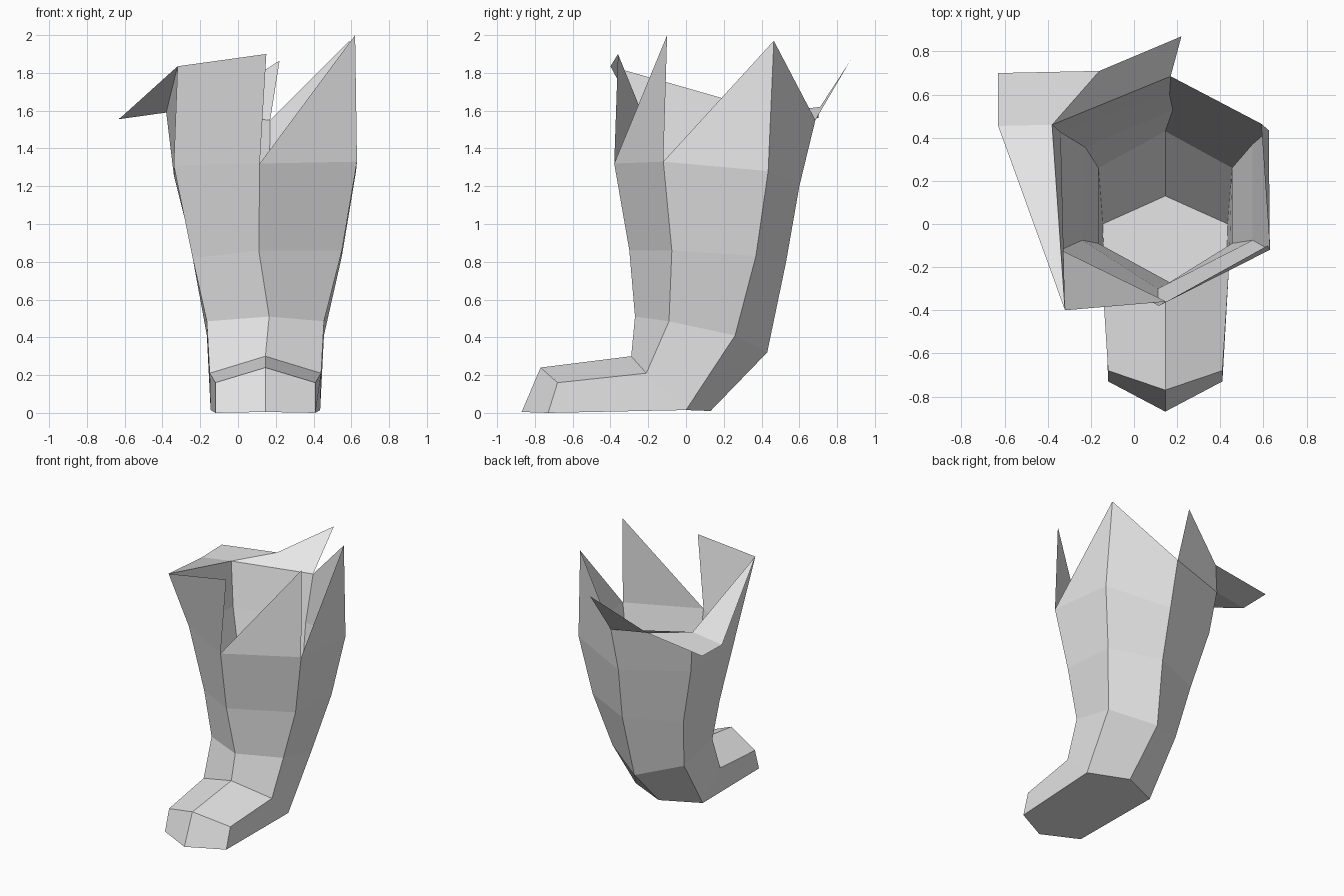
import bpy

if "Cube" in bpy.data.objects:
    bpy.data.objects.remove(bpy.data.objects["Cube"])

grey = bpy.data.materials.new("plain grey")
grey.diffuse_color = (0.8, 0.8, 0.8, 1)
grey.use_nodes = True
grey.node_tree.nodes["Principled BSDF"].inputs["Base Color"].default_value = grey.diffuse_color


def build(name, verts, faces):
    mesh = bpy.data.meshes.new(name)
    mesh.from_pydata(verts, [], faces)
    mesh.materials.append(grey)
    obj = bpy.data.objects.new(name, mesh)
    bpy.context.collection.objects.link(obj)
    return obj


def mirror(p, cx=0.145):
    return (2 * cx - p[0], p[1], p[2])


def hexagon(front, front_right, back_right, back):
    """Six-sided ring, symmetric left to right."""
    return [front, front_right, back_right, back, mirror(back_right), mirror(front_right)]


# Foot: sole outline, toe cap and instep
sole = hexagon((0.145, -0.87, 0.005), (0.41, -0.73, 0), (0.435, 0.0, 0.015), (0.145, 0.13, 0.01))
toe_top = [(0.145, -0.77, 0.24), (0.41, -0.68, 0.16), mirror((0.41, -0.68, 0.16))]
ankle = hexagon((0.145, -0.29, 0.30), (0.44, -0.21, 0.21), (0.435, 0.0, 0.015), (0.145, 0.13, 0.01))
build("foot", sole + toe_top + [ankle[0], ankle[1], ankle[5]], [
    (5, 4, 3, 2, 1, 0),                   # sole
    (0, 1, 7, 6), (5, 0, 6, 8),           # toe cap
    (6, 7, 10, 9), (8, 6, 9, 11),         # instep
    (1, 2, 10, 7), (4, 5, 8, 11),         # sides
])

# Leg: hexagonal rings from ankle to the base of the cuff
rings = [
    ankle,
    hexagon((0.165, -0.27, 0.51), (0.455, -0.09, 0.485), (0.455, 0.26, 0.41), (0.145, 0.43, 0.32)),
    [(0.11, -0.30, 0.86), (0.55, -0.075, 0.86), (0.55, 0.37, 0.83),
     (0.18, 0.53, 0.80), (-0.225, 0.355, 0.80), (-0.24, -0.075, 0.82)],
    [(0.115, -0.38, 1.32), (0.63, -0.12, 1.33), (0.625, 0.435, 1.28),
     (0.165, 0.60, 1.20), (-0.34, 0.425, 1.26), (-0.34, -0.12, 1.31)],
]
leg_faces = [(r * 6 + i, r * 6 + (i + 1) % 6, r * 6 + 6 + (i + 1) % 6, r * 6 + 6 + i)
             for r in range(3) for i in range(6)]
build("leg", sum(rings, []), leg_faces)

# Cuff: torn points standing up from the last ring, with folded flaps
F, FR, BR, B, BL, FL = rings[3]
front_tip = (0.15, -0.36, 1.90)
front_left_tip = (-0.32, -0.40, 1.835)
front_right_tip = (0.62, -0.10, 2.0)
back_right_tip = (0.59, 0.465, 1.97)
back_fold = (0.17, 0.685, 1.55)
left_fold = (-0.38, 0.46, 1.59)
flap_front = (-0.63, 0.455, 1.555)
flap_back = (-0.63, 0.70, 1.56)
flap_inner = (-0.16, 0.71, 1.62)
back_tip = (0.22, 0.87, 1.865)

panels = {
    "cuff_front_left": (FL, F, front_tip, front_left_tip),
    "cuff_front_right": (F, FR, front_right_tip),
    "cuff_right": (FR, BR, back_right_tip),
    "cuff_back_right": (BR, B, back_fold, back_right_tip),
    "cuff_back_left": (B, BL, left_fold, back_fold),
    "cuff_left": (BL, FL, front_left_tip, left_fold),
    "flap_left": (left_fold, front_left_tip, flap_front),
    "flap_corner": (left_fold, flap_front, flap_back, flap_inner),
    "flap_back": (back_fold, left_fold, flap_inner, back_tip),
}
for name, pts in panels.items():
    build(name, list(pts), [tuple(range(len(pts)))])
